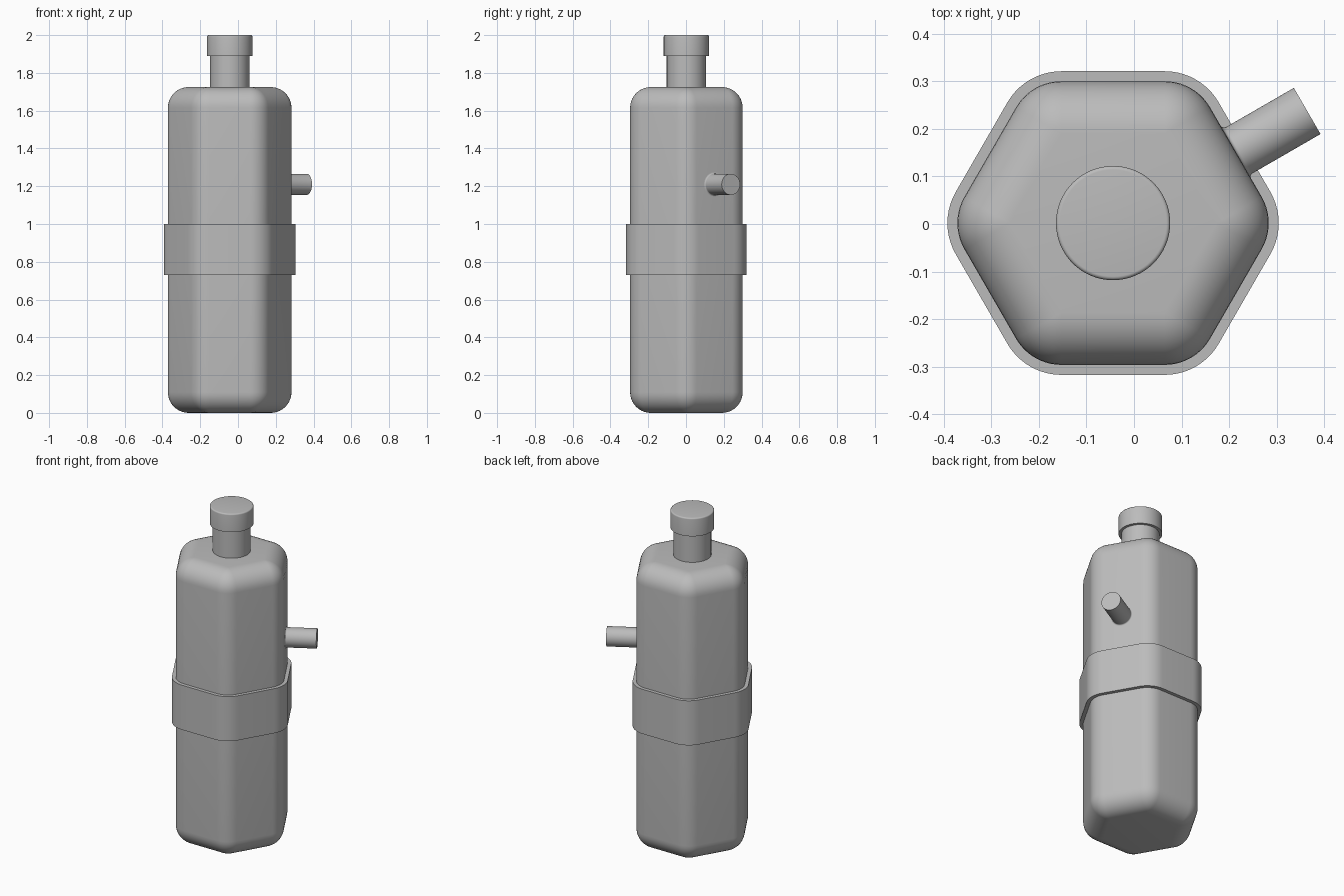
import bpy, bmesh, math
from mathutils import Matrix, Vector

cube = bpy.data.objects.get("Cube")
if cube:
    bpy.data.objects.remove(cube, do_unlink=True)

CENTRE = Vector((-0.044, 0.002, 0))
APOTHEM, ROUND = 0.298, 0.11
CORE = (APOTHEM - ROUND) / math.cos(math.pi / 6)   # corner radius of the inner hexagon
ARC = 10

grey = bpy.data.materials.new("plain grey")
grey.use_nodes = True
colour = (0.5, 0.5, 0.5, 1)
grey.diffuse_color = colour
grey.node_tree.nodes["Principled BSDF"].inputs["Base Color"].default_value = colour


def rounded_hexagon(radius, z):
    """Hexagon outline grown outwards by a radius, with corners on the x axis."""
    points = []
    for corner in range(6):
        middle = corner * math.pi / 3
        for i in range(ARC + 1):
            a = middle + math.pi / 3 * (i / ARC - 0.5)
            points.append((CORE * math.cos(middle) + radius * math.cos(a),
                           CORE * math.sin(middle) + radius * math.sin(a), z))
    return points


def circle(radius, z, sides=64):
    return [(radius * math.cos(2 * math.pi * i / sides),
             radius * math.sin(2 * math.pi * i / sides), z) for i in range(sides)]


def loft(name, outlines, closed=False, matrix=Matrix()):
    """Skin a stack of outlines, capping the ends or joining them into a ring."""
    bm = bmesh.new()
    rings = [[bm.verts.new(p) for p in outline] for outline in outlines]
    pairs = list(zip(rings, rings[1:]))
    if closed:
        pairs.append((rings[-1], rings[0]))
    else:
        bm.faces.new(rings[0][::-1])
        bm.faces.new(rings[-1])
    for low, high in pairs:
        n = len(low)
        for i in range(n):
            j = (i + 1) % n
            bm.faces.new((low[i], low[j], high[j], high[i]))
    bmesh.ops.remove_doubles(bm, verts=bm.verts, dist=0.0001)
    bmesh.ops.recalc_face_normals(bm, faces=bm.faces)
    mesh = bpy.data.meshes.new(name)
    bm.to_mesh(mesh)
    bm.free()
    mesh.materials.append(grey)
    obj = bpy.data.objects.new(name, mesh)
    bpy.context.collection.objects.link(obj)
    obj.matrix_world = Matrix.Translation(CENTRE) @ matrix
    bpy.ops.object.select_all(action="DESELECT")
    obj.select_set(True)
    bpy.context.view_layer.objects.active = obj
    bpy.ops.object.shade_smooth_by_angle(angle=math.radians(35))
    return obj


# Hexagonal body with every edge rounded
HEIGHT = 1.725
angles = [math.pi / 2 * i / ARC for i in range(ARC + 1)]
bottom = [rounded_hexagon(ROUND * math.sin(a), ROUND * (1 - math.cos(a))) for a in angles]
top = [rounded_hexagon(ROUND * math.cos(a), HEIGHT - ROUND * (1 - math.sin(a))) for a in angles]
loft("body", bottom + top)

# Band around the middle
outer, inner = ROUND + 0.021, ROUND - 0.005
loft("band", [rounded_hexagon(r, z) for r, z in
              [(inner, 0.73), (outer, 0.73), (outer, 1.0), (inner, 1.0)]], closed=True)

# Neck and lid
loft("neck", [circle(0.104, 1.70), circle(0.104, 1.90)])
EDGE = 0.008
lid_edge = [circle(0.12 - EDGE * (1 - math.cos(a)), 2 - EDGE * (1 - math.sin(a)))
            for a in angles[::2]]
loft("lid", [circle(0.12, 1.89)] + lid_edge)

# Side spout with a small fillet where it meets the body
FILLET = 0.008
fillet = [circle(0.056 + FILLET * (1 - math.sin(a)), APOTHEM - 0.04 + FILLET * (1 - math.cos(a)))
          for a in angles[::2]]
fillet = [[(x, y, z + 0.04) for x, y, z in ring] for ring in fillet]
aim = (Matrix.Translation((0, 0, 1.21)) @ Matrix.Rotation(math.pi / 6, 4, "Z")
       @ Matrix.Rotation(math.pi / 2, 4, "Y"))
loft("spout", [circle(0.056, APOTHEM - 0.03)] + fillet + [circle(0.056, 0.471)], matrix=aim)
